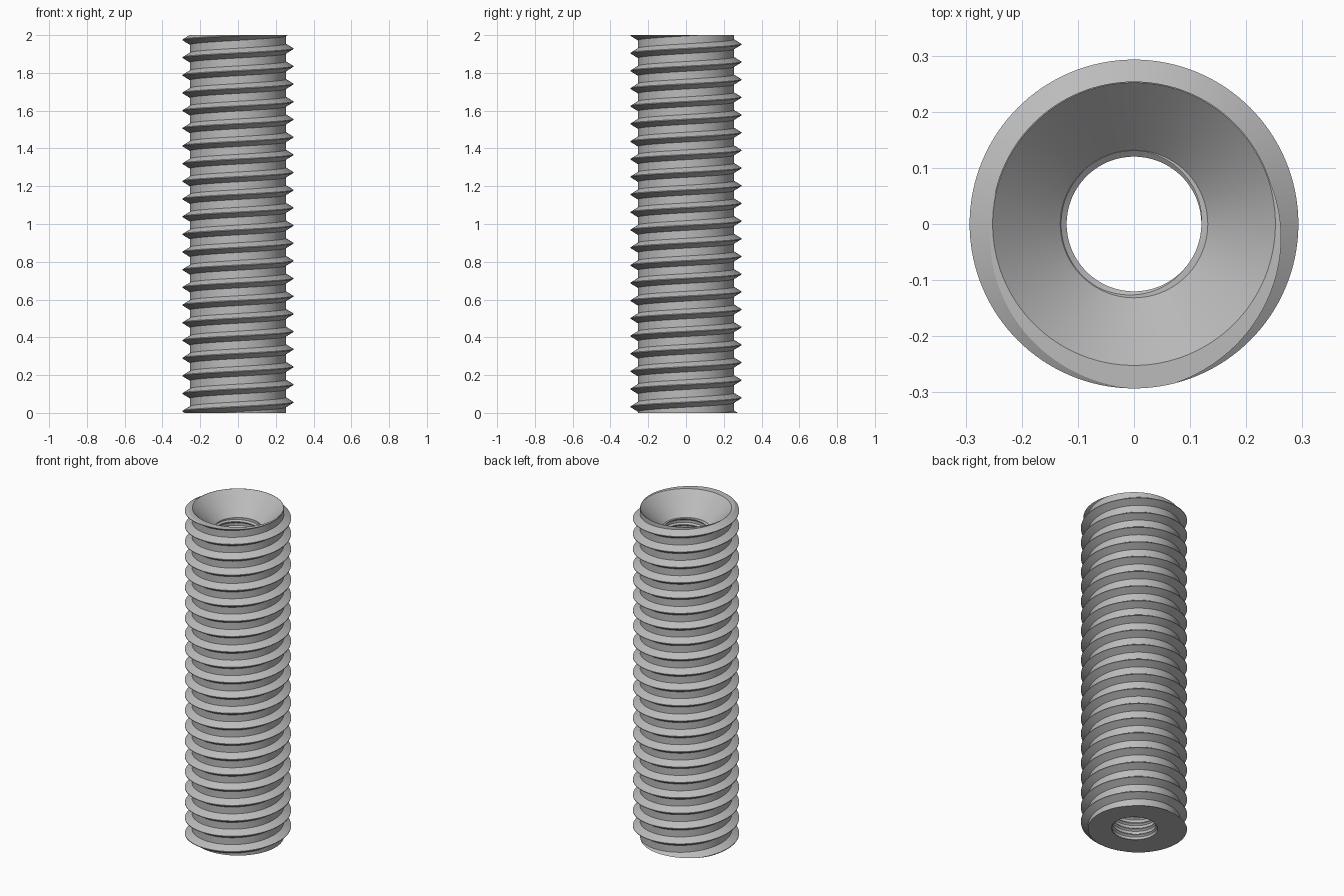
import bpy, bmesh, math

SEG = 128
HEIGHT = 2.0
SINK_DEPTH = 0.12

cube = bpy.data.objects.get("Cube")
if cube:
    bpy.data.objects.remove(cube, do_unlink=True)

steel = bpy.data.materials.new("grey steel")
steel.use_nodes = True
colour = (0.5, 0.5, 0.5, 1)
steel.diffuse_color = colour
steel.node_tree.nodes["Principled BSDF"].inputs["Base Color"].default_value = colour

bm = bmesh.new()


def ring(radius, z):
    return [bm.verts.new((radius * math.cos(a), radius * math.sin(a), z))
            for a in (math.tau * i / SEG for i in range(SEG))]


def helical_wall(root, tip, pitch, base, crest, start, top):
    """Sweep a ridge profile up a right-handed helix and trim both ends flat."""
    profile = [(root, -base), (tip, -crest), (tip, crest), (root, base), (root, pitch - base)]
    turns = math.ceil(top / pitch) + 4
    part = bmesh.new()
    previous = None
    for i in range(turns * SEG + 1):
        a = math.tau * i / SEG
        z0 = start + pitch * (i / SEG - 2)
        row = [part.verts.new((r * math.cos(a), r * math.sin(a), z0 + dz)) for r, dz in profile]
        if previous:
            for j in range(len(profile) - 1):
                part.faces.new((previous[j], row[j], row[j + 1], previous[j + 1]))
        previous = row
    bmesh.ops.remove_doubles(part, verts=part.verts, dist=1e-5)
    for z, up in ((0, -1), (top, 1)):
        bmesh.ops.bisect_plane(part, geom=part.verts[:] + part.edges[:] + part.faces[:], dist=1e-5,
                               plane_co=(0, 0, z), plane_no=(0, 0, up), clear_outer=True)
    mesh = bpy.data.meshes.new("wall")
    part.to_mesh(mesh)
    part.free()
    bm.from_mesh(mesh)
    bpy.data.meshes.remove(mesh)


# Outer thread and the finer thread inside the bore
helical_wall(0.254, 0.293, 0.0936, 0.026, 0.002, 0.056, HEIGHT)
helical_wall(0.130, 0.120, 0.036, 0.010, 0.002, 0.01, HEIGHT - SINK_DEPTH)

# Countersink cone
upper, lower = ring(0.252, HEIGHT), ring(0.1315, HEIGHT - SINK_DEPTH)
for i in range(SEG):
    k = (i + 1) % SEG
    bm.faces.new((upper[i], upper[k], lower[k], lower[i]))

# Flat bottom, top rim and the ledge at the foot of the countersink
for z in (0, HEIGHT, HEIGHT - SINK_DEPTH):
    rim = [e for e in bm.edges if e.is_boundary and all(abs(v.co.z - z) < 1e-4 for v in e.verts)]
    bmesh.ops.triangle_fill(bm, edges=rim, use_beauty=True, normal=(0, 0, -1 if z == 0 else 1))

bmesh.ops.recalc_face_normals(bm, faces=bm.faces)
mesh = bpy.data.meshes.new("threaded_sleeve")
bm.to_mesh(mesh)
bm.free()
mesh.materials.append(steel)
sleeve = bpy.data.objects.new("threaded_sleeve", mesh)
bpy.context.collection.objects.link(sleeve)

# Smooth round walls, sharp thread edges
bpy.ops.object.select_all(action='DESELECT')
sleeve.select_set(True)
bpy.context.view_layer.objects.active = sleeve
bpy.ops.object.shade_smooth_by_angle(angle=math.radians(25))
